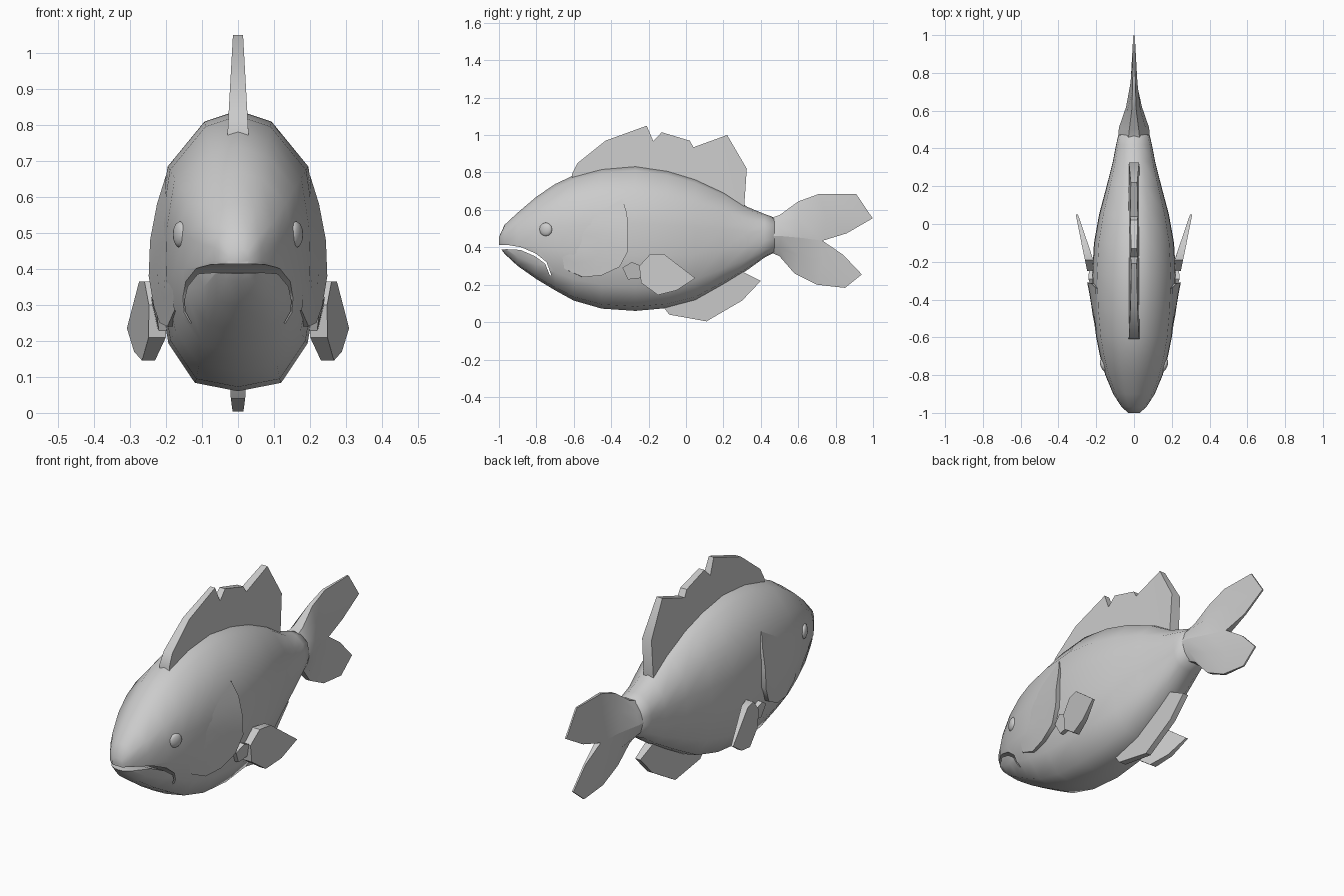
import bpy, bmesh, math
from mathutils import Matrix

if "Cube" in bpy.data.objects:
    bpy.data.objects.remove(bpy.data.objects["Cube"])


def make(name, verts, faces, angle=40, mirror=False, bm=None):
    if bm is None:
        bm = bmesh.new()
        vs = [bm.verts.new(v) for v in verts]
        for f in faces:
            bm.faces.new([vs[i] for i in f])
    bmesh.ops.remove_doubles(bm, verts=bm.verts[:], dist=1e-5)
    bmesh.ops.recalc_face_normals(bm, faces=bm.faces[:])
    me = bpy.data.meshes.new(name)
    bm.to_mesh(me)
    bm.free()
    ob = bpy.data.objects.new(name, me)
    bpy.context.collection.objects.link(ob)
    if mirror:
        ob.modifiers.new("Mirror", 'MIRROR')
    smooth(ob, angle)
    return ob


def smooth(ob, angle):
    bpy.ops.object.select_all(action='DESELECT')
    ob.select_set(True)
    bpy.context.view_layer.objects.active = ob
    bpy.ops.object.shade_smooth_by_angle(angle=math.radians(angle))


def slab(name, pts, faces, half, center=lambda y, z: 0.0, mirror=False):
    """Flat shape in the y-z plane given thickness half[i] on each side."""
    n = len(pts)
    verts = [(center(y, z) + s * h, y, z) for s in (1, -1)
             for (y, z), h in zip(pts, half)]
    edges = {(f[i], f[(i + 1) % len(f)]) for f in faces for i in range(len(f))}
    out = [list(f) for f in faces] + [[i + n for i in reversed(f)] for f in faces]
    out += [[b, a, a + n, b + n] for a, b in edges if (b, a) not in edges]
    return make(name, verts, out, 40, mirror)


def interp(table, x, col):
    for a, b in zip(table, table[1:]):
        if x <= b[0]:
            t = max(0, (x - a[0]) / (b[0] - a[0]))
            return a[col] + t * (b[col] - a[col])
    return table[-1][col]


# body stations: y, bottom, top, half width
ST = [(-1, .405, .455, .03), (-.97, .365, .52, .065), (-.9, .30, .585, .11),
      (-.8, .23, .67, .152), (-.7, .17, .738, .18), (-.6, .115, .785, .2),
      (-.45, .072, .825, .215), (-.27, .06, .84, .222), (-.1, .075, .815, .212),
      (.05, .115, .77, .185), (.2, .2, .70, .145), (.33, .28, .615, .112),
      (.42, .345, .578, .095), (.47, .37, .56, .083), (.495, .42, .51, .04)]
# half section: height fraction, width fraction
SEC = [(0, 0), (.03, .54), (.17, .87), (.38, 1), (.6, .985), (.8, .88),
       (.96, .42), (1, 0)]


def surf(y, z):
    lo, hi, w = (interp(ST, y, c) for c in (1, 2, 3))
    return w * interp(SEC, (z - lo) / (hi - lo), 1)


# body
ring = SEC + [(f, -w) for f, w in SEC[-2:0:-1]]
n = len(ring)
verts = [(w * hw, y, lo + f * (hi - lo)) for y, lo, hi, hw in ST for f, w in ring]
faces = [[r * n + i, r * n + (i + 1) % n, (r + 1) * n + (i + 1) % n, (r + 1) * n + i]
         for r in range(len(ST) - 1) for i in range(n)]
faces += [list(range(n)), list(range((len(ST) - 1) * n, len(ST) * n))]
body = make("body", verts, faces, 55)

# mouth slot
up = [(-1.05, .415), (-.95, .412), (-.88, .40), (-.8, .365), (-.745, .32), (-.72, .25)]
low = [(-.728, .25), (-.753, .312), (-.807, .352), (-.885, .386), (-.96, .39), (-1.05, .38)]
cutter = slab("mouth_cutter", up + low, [list(range(12))], [.4] * 12)
cutter.hide_render = True
mod = body.modifiers.new("Mouth", 'BOOLEAN')
mod.operation, mod.solver, mod.object = 'DIFFERENCE', 'EXACT', cutter
bpy.ops.object.select_all(action='DESELECT')
bpy.context.view_layer.objects.active = body
body.select_set(True)
bpy.ops.object.modifier_apply(modifier="Mouth")
bpy.data.objects.remove(cutter)
smooth(body, 55)

# gill covers: patch flaring off the body surface, with a turned-in rim
rim = [(-.34, .66, .004), (-.315, .58, .016), (-.31, .48, .026), (-.31, .38, .028),
       (-.355, .295, .026), (-.45, .25, .022), (-.55, .24, .014), (-.65, .285, .004)]
cy, cz, m = -.68, .46, len(rim)
steps = [.05, .25, .45, .65, .85, 1]
verts = []
for t in steps:
    for y, z, o in rim:
        py, pz = cy + t * (y - cy), cz + t * (z - cz)
        verts.append((surf(py, pz) + o * t * t - .005 * (1 - t), py, pz))
verts += [(surf(y, z) - .02, y - .005, z) for y, z, o in rim]
faces = [[r * m + i, r * m + i + 1, (r + 1) * m + i + 1, (r + 1) * m + i]
         for r in range(len(steps)) for i in range(m - 1)]
make("gill_covers", verts, faces, 40, True)

# eyes
bm = bmesh.new()
ex = surf(-.75, .495)
mat = (Matrix.Translation((ex - .003, -.75, .495)) @ Matrix.Rotation(math.radians(-22), 4, 'Z')
       @ Matrix.Diagonal((.016, .037, .037, 1)) @ Matrix.Rotation(math.pi / 2, 4, 'Y'))
bmesh.ops.create_uvsphere(bm, u_segments=12, v_segments=8, radius=1, matrix=mat)
make("eyes", None, None, 60, True, bm)

# dorsal fin
pts = [(-.61, .74), (-.61, .79), (-.58, .85), (-.43, .97), (-.21, 1.05), (-.175, .968),
       (-.13, 1.015), (.02, .97), (.04, .935), (.22, 1.0), (.325, .82), (.31, .60),
       (.04, .72), (-.175, .78)]
slab("dorsal_fin", pts, [[0, 1, 2, 3, 4, 5, 13], [13, 5, 6, 7, 8, 12], [12, 8, 9, 10, 11]],
     [.029 - .015 * max(0, (z - .78) / .27) for y, z in pts])

# anal fin
pts = [(-.14, .12), (-.12, .08), (-.09, .04), (.11, .004), (.3, .115), (.4, .22),
       (.29, .275), (.1, .2)]
slab("anal_fin", pts, [list(range(8))], [.022, .022, .02, .015, .015, .015, .022, .022])

# tail fin: rows from root to tip, six columns top to bottom (notch doubled)
rows = [[(.45, .555), (.45, .51), (.45, .46), (.45, .46), (.45, .41), (.45, .375)],
        [(.50, .572), (.50, .52), (.51, .46), (.51, .46), (.50, .40), (.50, .352)],
        [(.60, .645), (.60, .55), (.62, .45), (.62, .45), (.60, .36), (.58, .26)],
        [(.71, .685), (.75, .57), (.73, .435), (.73, .435), (.73, .31), (.70, .20)],
        [(.91, .685), (.998, .555), (.86, .475), (.84, .36), (.94, .255), (.85, .183)]]
thick = [(.03, .07, .085), (.025, .065, .08), (.012, .035, .042), (.008, .018, .016),
         (.004, .004, .005)]
pts = [p for r in rows for p in r]
half = [h for t in thick for h in (*t, *reversed(t))]
faces = [[r * 6 + c, r * 6 + c + 1, r * 6 + c + 7, r * 6 + c + 6]
         for r in range(4) for c in (0, 1, 3, 4)]
slab("tail_fin", pts, faces, half)

# pectoral fins, splayed outwards, with a short root lobe
pts = [(-.25, .30), (-.19, .365), (-.12, .365), (.05, .235), (-.05, .17), (-.15, .145),
       (-.24, .21)]
slab("pectoral_fins", pts, [list(range(7))], [.026, .022, .018, .006, .013, .018, .024],
     lambda y, z: .235 + (y + .2) * .27, True)
pts = [(-.34, .29), (-.29, .322), (-.24, .30), (-.2, .24), (-.31, .228)]
slab("pectoral_roots", pts, [list(range(5))], [.012, .018, .02, .02, .014],
     lambda y, z: surf(y, z) + .008, True)
